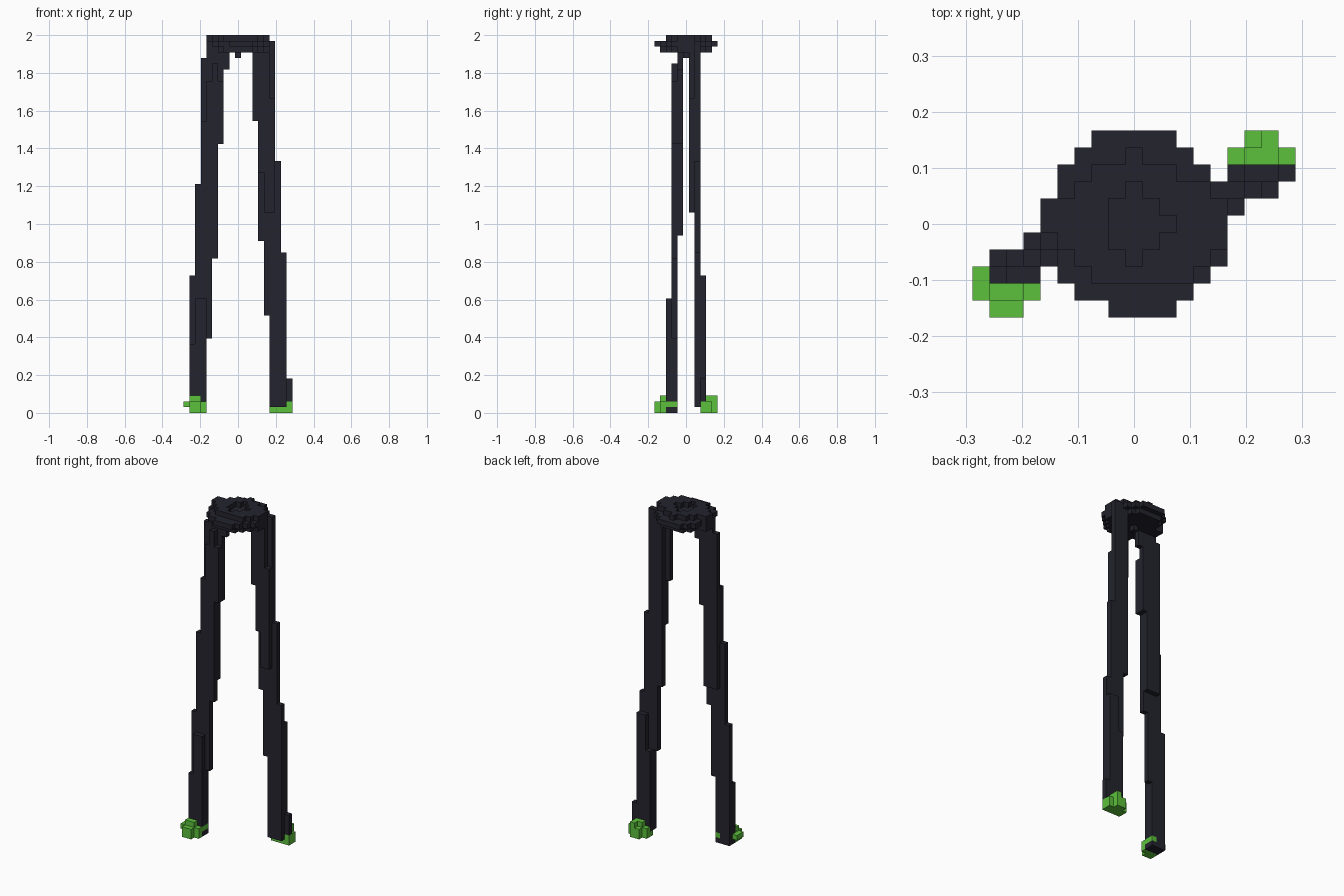
import bpy
import bmesh
from mathutils import Vector

cube = bpy.data.objects.get("Cube")
if cube:
    bpy.data.objects.remove(cube, do_unlink=True)

UNIT = 2 / 66                      # edge of one block
ORIGIN = Vector((9.5, 5.5, 0))     # grid centre on the ground


def make_material(name, colour):
    mat = bpy.data.materials.new(name)
    mat.use_nodes = True
    mat.diffuse_color = (*colour, 1)
    mat.node_tree.nodes["Principled BSDF"].inputs["Base Color"].default_value = (*colour, 1)
    return mat


dark = make_material("dark slate", (0.017, 0.017, 0.027))
green = make_material("leaf green", (0.107, 0.527, 0.045))


def block(x0, x1, y0, y1, z0, z1):
    """Set of grid cells filling a box."""
    return {(x, y, z) for x in range(x0, x1)
            for y in range(y0, y1) for z in range(z0, z1)}


def layer(z, first_row, spans):
    """One horizontal layer given as an x span per row."""
    cells = set()
    for y, (x0, x1) in enumerate(spans, first_row):
        cells |= block(x0, x1, y, y + 1, z, z + 1)
    return cells


def stepped_row(y, bottom, steps):
    """One row of a leg: each step is (top, x start, x end)."""
    cells = set()
    ends = [step[0] for step in steps[1:]] + [bottom]
    for (top, x0, x1), end in zip(steps, ends):
        cells |= block(x0, x1, y, y + 1, end, top)
    return cells


# Round hub: wide middle layer, smaller layers above and below
rim = [(8, 12), (6, 13), (5, 14), (5, 15), (4, 15), (4, 15),
       (4, 15), (5, 15), (5, 14), (6, 13), (7, 12)]
middle = layer(64, 0, rim)
under = layer(63, 1, [(x0 + 1, x1 - 1) for x0, x1 in rim[1:-1]])
under |= block(4, 15, 4, 7, 63, 64)
cap = layer(65, 2, [(7, 13), (6, 14), (5, 15), (4, 15),
                    (4, 15), (6, 14), (7, 12), (9, 10)])
recess = layer(65, 3, [(9, 10), (8, 11), (8, 12), (8, 11), (9, 10)])
hub = middle | under | (cap - recess) | block(9, 10, 5, 6, 62, 63)

# Legs lean outwards in steps
right_leg = (
    stepped_row(4, 31, [(63, 4, 8), (62, 3, 8), (60, 3, 7), (47, 3, 6)])
    | stepped_row(3, 0, [(61, 5, 6), (58, 4, 7), (51, 3, 7), (47, 3, 6),
                         (40, 2, 6), (27, 2, 5), (24, 1, 5), (13, 1, 4)])
    | stepped_row(2, 0, [(20, 2, 4), (12, 1, 4)]))
left_leg = (
    stepped_row(6, 35, [(63, 12, 15), (55, 12, 16), (51, 13, 16), (42, 14, 16)])
    | stepped_row(7, 1, [(65, 14, 16), (63, 13, 16), (44, 13, 17),
                         (30, 14, 17), (28, 14, 18), (17, 15, 18)])
    | stepped_row(8, 1, [(24, 16, 18), (17, 15, 18), (6, 15, 19)]))

# Small green feet
right_foot = (block(1, 4, 1, 2, 0, 2) | block(0, 1, 1, 3, 1, 2)
              | block(1, 3, 1, 2, 2, 3) | block(1, 3, 0, 1, 0, 2)
              | block(3, 4, 2, 4, 1, 2))
left_foot = (block(15, 19, 8, 9, 0, 1) | block(18, 19, 8, 9, 1, 2)
             | block(15, 19, 9, 10, 0, 2) | block(16, 18, 9, 10, 2, 3)
             | block(16, 18, 10, 11, 0, 2) | block(17, 18, 10, 11, 2, 3))

# Feet and hub take priority where parts share a cell
right_leg -= right_foot | hub
left_leg -= left_foot | hub
solid = hub | right_leg | left_leg | right_foot | left_foot


def build(name, cells, mat):
    """Skin the exposed sides of the cells and merge flat areas."""
    bm = bmesh.new()
    for cell in sorted(cells):
        centre = Vector(cell) + Vector((0.5, 0.5, 0.5)) - ORIGIN
        for axis in range(3):
            for sign in (-1, 1):
                normal = Vector((0, 0, 0))
                normal[axis] = sign
                if tuple(int(a + b) for a, b in zip(cell, normal)) in solid:
                    continue
                u = Vector((0, 0, 0))
                u[(axis + 1) % 3] = 0.5
                v = normal.cross(u)
                mid = centre + normal / 2
                corners = (mid - u - v, mid + u - v, mid + u + v, mid - u + v)
                bm.faces.new([bm.verts.new(c * UNIT) for c in corners])
    bmesh.ops.remove_doubles(bm, verts=bm.verts, dist=UNIT / 100)
    bmesh.ops.dissolve_limit(bm, angle_limit=0.01, verts=bm.verts, edges=bm.edges)
    mesh = bpy.data.meshes.new(name)
    bm.to_mesh(mesh)
    bm.free()
    mesh.materials.append(mat)
    bpy.context.collection.objects.link(bpy.data.objects.new(name, mesh))


build("hub", hub, dark)
build("right_leg", right_leg, dark)
build("left_leg", left_leg, dark)
build("right_foot", right_foot, green)
build("left_foot", left_foot, green)
